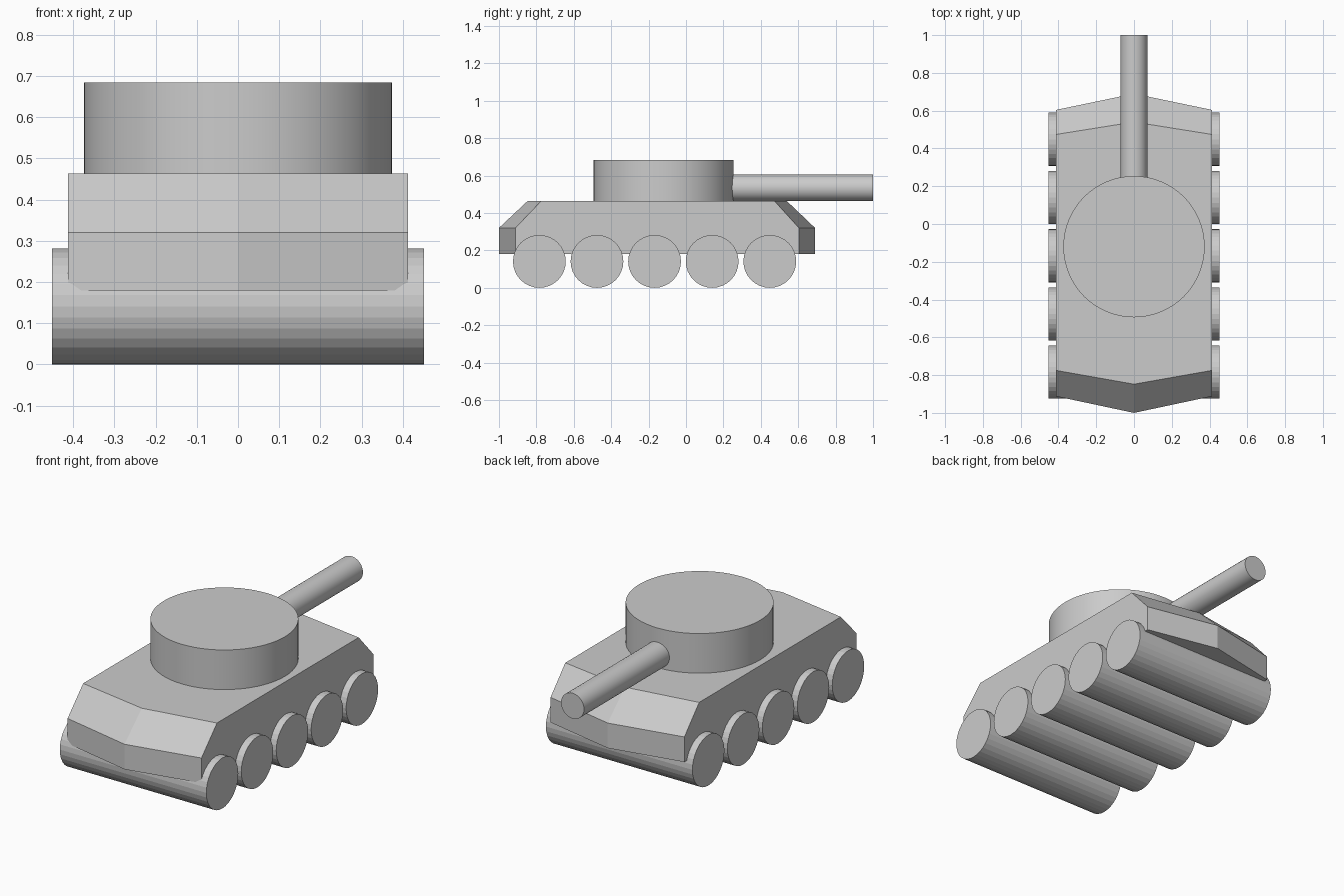
import bpy, bmesh
from math import pi, radians

if "Cube" in bpy.data.objects:
    bpy.data.objects.remove(bpy.data.objects["Cube"])


def cylinder(name, radius, length, centre, rotation=(0, 0, 0), sides=32, smooth=False):
    bpy.ops.mesh.primitive_cylinder_add(vertices=sides, radius=radius, depth=length,
                                        location=centre, rotation=rotation)
    obj = bpy.context.object
    obj.name = name
    if smooth:
        bpy.ops.object.shade_smooth_by_angle(angle=radians(40))
    return obj


def ring(bm, z, front_tip, front_corner, back_corner, back_tip, w=0.413):
    outline = [(0, front_tip), (w, front_corner), (w, back_corner),
               (0, back_tip), (-w, back_corner), (-w, front_corner)]
    return [bm.verts.new((x, y, z)) for x, y in outline]


# Hull: three stacked six-sided outlines, the top one pulled in at both ends
bm = bmesh.new()
rings = [ring(bm, 0.18, -1.0, -0.912, 0.604, 0.69),
         ring(bm, 0.32, -1.0, -0.912, 0.604, 0.69),
         ring(bm, 0.463, -0.848, -0.775, 0.474, 0.54)]
bm.faces.new(rings[0][::-1])
bm.faces.new(rings[-1])
for low, high in zip(rings, rings[1:]):
    for i in range(6):
        j = (i + 1) % 6
        bm.faces.new((low[i], low[j], high[j], high[i]))
mesh = bpy.data.meshes.new("hull")
bm.to_mesh(mesh)
bm.free()
bpy.context.collection.objects.link(bpy.data.objects.new("hull", mesh))

# Wheels: five full-width faceted rollers
for i in range(5):
    cylinder(f"wheel_{i + 1}", 0.141, 0.904, (0, -0.784 + 0.308 * i, 0.141), (0, pi / 2, 0))

# Turret drum
cylinder("turret", 0.374, 0.235, (0, -0.12, 0.5665), sides=64, smooth=True)

# Gun barrel, rooted inside the turret
cylinder("barrel", 0.071, 0.9, (0, 0.55, 0.534), (pi / 2, 0, 0), smooth=True)
